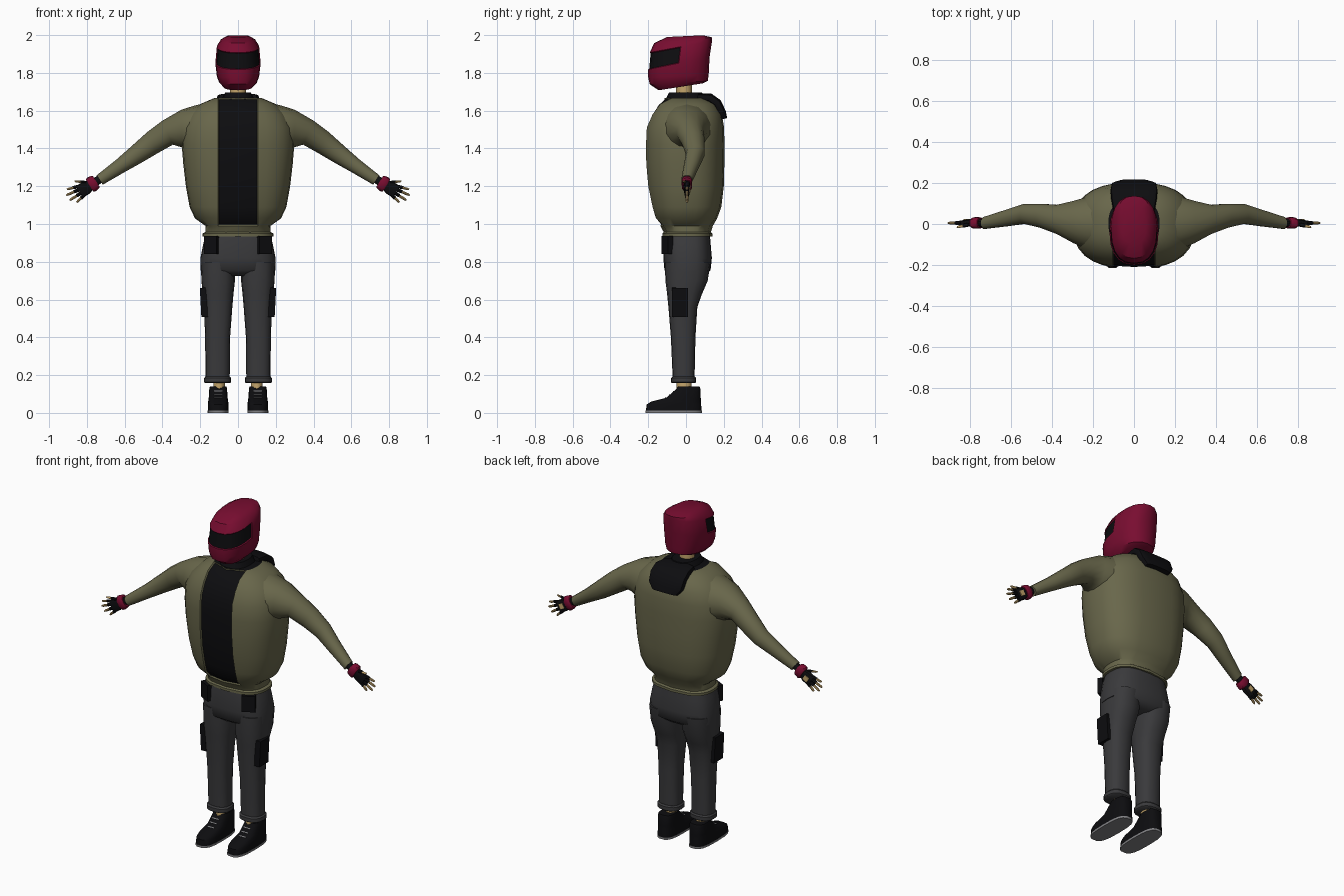
import bpy, bmesh, math
from mathutils import Vector, Matrix

if "Cube" in bpy.data.objects:
    bpy.data.objects.remove(bpy.data.objects["Cube"])

V = Vector


def material(name, rgb):
    m = bpy.data.materials.new(name)
    m.diffuse_color = (*rgb, 1)
    m.use_nodes = True
    m.node_tree.nodes["Principled BSDF"].inputs["Base Color"].default_value = m.diffuse_color
    return m


RED = material("crimson", (0.19, 0.004, 0.03))
OLIVE = material("olive", (0.14, 0.135, 0.07))
GREY = material("charcoal", (0.042, 0.042, 0.045))
BLACK = material("black", (0.004, 0.004, 0.005))
SKIN = material("skin", (0.56, 0.38, 0.15))
SOLE = material("sole grey", (0.22, 0.22, 0.23))


def finish(name, bm, mats, mirror, angle):
    me = bpy.data.meshes.new(name)
    bm.to_mesh(me)
    bm.free()
    for m in mats:
        me.materials.append(m)
    for p in me.polygons:
        p.use_smooth = True
    me.set_sharp_from_angle(angle=math.radians(angle))
    ob = bpy.data.objects.new(name, me)
    bpy.context.collection.objects.link(ob)
    if mirror:
        ob.modifiers.new("mirror", 'MIRROR').use_mirror_merge = False
    return ob


def ring(c, u, v, n=2.0, count=16):
    """Superellipse around c with half axes u and v."""
    pts = []
    for i in range(count):
        a = 2 * math.pi * i / count
        s, t = [math.copysign(abs(k) ** (2 / n), k) for k in (math.cos(a), math.sin(a))]
        pts.append(V(c) + V(u) * s + V(v) * t)
    return pts


def flat(z, cx, hw, f, b, n=2.4, count=16):
    """Horizontal ring from front f to back b."""
    return ring((cx, (f + b) / 2, z), (hw, 0, 0), (0, (b - f) / 2, 0), n, count)


def loft(name, rings, mats, mirror=False, angle=40, inset=None, depth=-0.008, paint=None):
    """Skin rings; faces picked by inset(center) are sunk and get material 1."""
    bm = bmesh.new()
    rows = [[bm.verts.new(p) for p in r] for r in rings]
    n = len(rows[0])
    for a, b in zip(rows, rows[1:]):
        for i in range(n):
            bm.faces.new((a[i], a[(i + 1) % n], b[(i + 1) % n], b[i]))
    bm.faces.new(rows[0])
    bm.faces.new(rows[-1])
    bmesh.ops.recalc_face_normals(bm, faces=bm.faces[:])
    if paint:
        for f in bm.faces:
            f.material_index = int(paint(f.calc_center_median()))
    if inset:
        sel = [f for f in bm.faces if inset(f.calc_center_median())]
        bmesh.ops.inset_region(bm, faces=sel, thickness=0.004, depth=depth, use_even_offset=True)
        for f in sel:
            f.material_index = 1
    return finish(name, bm, mats, mirror, angle)


def box(name, mat, size, matrix, mirror=True):
    bm = bmesh.new()
    bmesh.ops.create_cube(bm, size=1, matrix=matrix @ Matrix.Diagonal((*size, 1)))
    return finish(name, bm, [mat], mirror, 30)


# Helmet: tilted rings (front z, back z, half width, front y, back y), sunk visor
helmet = []
for zf, zb, hw, f, b in [(1.708, 1.745, .075, -.145, .09), (1.74, 1.757, .1, -.192, .115),
                         (1.775, 1.79, .112, -.2, .12), (1.818, 1.885, .12, -.2, .125),
                         (1.908, 1.97, .112, -.192, .138), (1.958, 1.988, .093, -.168, .138),
                         (1.99, 1.999, .06, -.1, .09)]:
    r = flat(1.9, 0, hw, f, b, 2.4, 20)
    for p in r:
        p.z = zf + (zb - zf) * (p.y - f) / (b - f)
    helmet.append(r)
loft("helmet", helmet, [RED, BLACK], angle=35, depth=-0.005,
     inset=lambda c: c.y < -.02 and 1.84 < c.z - .3 * (c.y + .2) < 1.9)

# Neck and collar
loft("neck", [flat(z, 0, .043, -.052, .032, 2) for z in (1.64, 1.78)], [SKIN])
loft("collar", [flat(z, 0, w, f, b) for z, w, f, b in
                [(1.63, .1, -.125, .11), (1.665, .085, -.105, .1), (1.695, .068, -.09, .085)]], [BLACK])


# Jacket body: ring points keep a straight opening edge at x = 0.105
def body_ring(z, w, f, b, n=2.5, edge=.105, steps=6):
    c, ry = (f + b) / 2, (b - f) / 2
    quarter = []
    for i in range(steps + 1):
        x = edge + (w - edge) * math.sin(math.pi / 2 * i / steps)
        quarter.append((x, ry * max(0, 1 - (x / w) ** n) ** (1 / n)))
    half = [(x, c - y) for x, y in quarter] + [(x, c + y) for x, y in quarter[-2::-1]]
    half = [(0, f)] + half + [(0, b)]
    return [V((x, y, z)) for x, y in half] + [V((-x, y, z)) for x, y in half[-2:0:-1]]


body = [(.935, .188, -.125, .14), (.95, .188, -.125, .14), (.957, .173, -.118, .132),
        (.99, .172, -.135, .142), (1.03, .228, -.168, .165), (1.09, .256, -.185, .187),
        (1.2, .276, -.207, .2), (1.32, .29, -.217, .203), (1.42, .298, -.218, .203),
        (1.51, .292, -.214, .202), (1.58, .26, -.185, .19), (1.635, .2, -.15, .16),
        (1.667, .125, -.115, .12)]
loft("jacket_body", [body_ring(*r) for r in body], [OLIVE, BLACK], angle=45,
     inset=lambda c: abs(c.x) < .1 and c.y < -.05 and c.z > .99,
     paint=lambda c: c.z > 1.66)

# Sleeves: sections from top point, bottom point and y range
sleeve = []
for tx, tz, bx, bz, f, b in [(.15, 1.645, .15, 1.36, -.14, .15), (.23, 1.627, .23, 1.37, -.125, .135),
                             (.3, 1.605, .295, 1.405, -.095, .115), (.4, 1.547, .345, 1.42, -.05, .095),
                             (.48, 1.487, .425, 1.375, -.02, .1), (.56, 1.415, .505, 1.328, .0, .1),
                             (.645, 1.34, .6, 1.275, -.012, .07), (.748, 1.258, .716, 1.208, -.025, .035)]:
    sleeve.append(ring(((tx + bx) / 2, (f + b) / 2, (tz + bz) / 2),
                       ((tx - bx) / 2, 0, (tz - bz) / 2), (0, (b - f) / 2, 0), 2.1, 14))
loft("sleeve", sleeve, [OLIVE], True, 50)

# Folded hood on the upper back
hood = []
for y, z, hw, ang in [(.06, 1.668, .1, 80), (.125, 1.668, .112, 65), (.165, 1.64, .115, 40),
                      (.188, 1.59, .11, 25), (.195, 1.555, .08, 15)]:
    a = math.radians(ang)
    hood.append(ring((0, y, z), (hw, 0, 0), V((0, math.cos(a), math.sin(a))) * .024, 4, 16))
loft("hood", hood, [BLACK], angle=35)

# Hands, in a frame running down from the wrist
H = Matrix.Translation((.735, .005, 1.235)) @ Matrix.Rotation(math.radians(32), 4, 'Y')


def hand_part(name, mat, stations, n=2.0, count=10):
    """Stations: (x, y, z, half depth, half height) in the hand frame."""
    rs = [ring((x, y, z), (0, d, 0), (0, 0, h), n, count) for x, y, z, d, h in stations]
    loft(name, [[H @ p for p in r] for r in rs], [mat], True, 40)


hand_part("glove_wrist", BLACK, [(-.02, 0, 0, .02, .022), (.06, 0, 0, .02, .026)])
hand_part("wristband", RED, [(.018, 0, 0, .024, .033), (.025, 0, 0, .028, .039),
                             (.052, 0, 0, .028, .043), (.06, 0, 0, .024, .036)], 2.6, 12)
hand_part("glove_palm", BLACK, [(.05, 0, 0, .017, .026), (.08, 0, 0, .018, .036),
                                (.122, 0, 0, .013, .036)], 3, 12)
box("hand_back_patch", SKIN, (.03, .006, .03), H @ Matrix.Translation((.092, .017, 0)))
fingers = [((.112, 0, .028), (.172, 0, .046)), ((.112, 0, .01), (.192, 0, .022)),
           ((.112, 0, -.009), (.19, 0, -.01)), ((.108, 0, -.027), (.165, 0, -.039)),
           ((.068, -.008, .028), (.115, -.02, .06))]
for i, (p, q) in enumerate(fingers):
    p, q = V(p), V(q)
    m = p.lerp(q, .45)
    hand_part(f"glove_finger_{i}", BLACK, [(*p, .01, .01), (*m, .009, .009)], 2, 8)
    hand_part(f"fingertip_{i}", SKIN, [(*p.lerp(q, .3), .007, .007), (*p.lerp(q, .85), .007, .007),
                                       (*q, .004, .004)], 2, 8)

# Trousers
loft("trouser_hips", [flat(z, 0, w, f, b, 2.8, 24) for z, w, f, b in
                      [(.96, .165, -.112, .125), (.9, .183, -.12, .13), (.82, .199, -.12, .137),
                       (.755, .198, -.114, .13), (.725, .1, -.07, .09)]], [GREY], angle=60)
loft("trouser_leg", [flat(z, cx, w, f, b, 2.5, 16) for z, cx, w, f, b in
                     [(.8, .106, .09, -.112, .13), (.7, .105, .089, -.109, .115),
                      (.63, .105, .081, -.1, .085), (.56, .105, .075, -.093, .06),
                      (.4, .108, .066, -.08, .05), (.17, .108, .064, -.07, .045)]], [GREY], True, 60)
loft("trouser_cuff", [flat(z, .108, w, f, b, 2.5, 16) for z, w, f, b in
                      [(.158, .066, -.074, .048), (.163, .072, -.08, .054),
                       (.184, .072, -.08, .054), (.192, .065, -.072, .047)]], [GREY], True)
box("front_pocket", BLACK, (.075, .03, .095),
    Matrix.Translation((.14, -.098, .888)) @ Matrix.Rotation(math.radians(27), 4, 'Z'))
box("side_pocket", BLACK, (.034, .085, .155),
    Matrix.Translation((.181, -.032, .585)) @ Matrix.Rotation(math.radians(3), 4, 'Y'))

# Ankles and shoes
loft("ankle", [flat(z, .1, .031, -.05, .03, 2, 12) for z in (.11, .18)], [SKIN], True)
loft("shoe", [flat(z, .105, w, f, b, 3, 18) for z, w, f, b in
              [(.011, .055, -.214, .083), (.045, .055, -.209, .082), (.06, .053, -.185, .08),
               (.08, .05, -.105, .079), (.128, .047, -.05, .077), (.14, .044, -.043, .072)]],
     [BLACK], True, 40)
loft("shoe_sole", [flat(z, .105, .056, -.216, .085, 3, 18) for z in (0, .012)], [SOLE], True)
for i in range(3):
    box(f"lace_{i}", SOLE, (.045, .006, .006),
        Matrix.Translation((.105, -.108 + .022 * i, .08 + .017 * i))
        @ Matrix.Rotation(math.radians(40), 4, 'X'))
